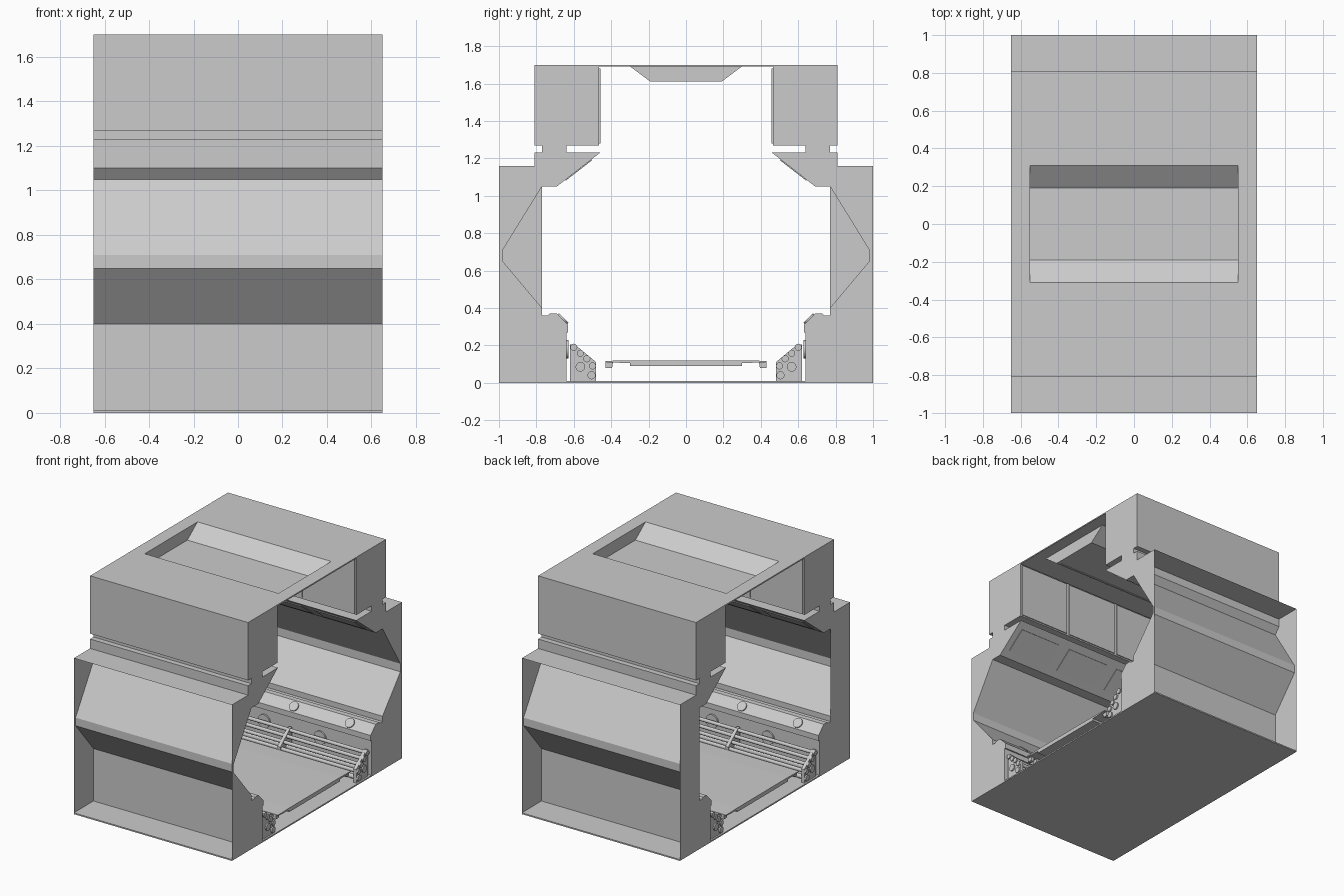
import bpy, bmesh, math
from mathutils import Vector, Matrix

if "Cube" in bpy.data.objects:
    bpy.data.objects.remove(bpy.data.objects["Cube"])

HX = 0.65  # half length of the corridor section


def finish(name, bm, smooth=False):
    bmesh.ops.remove_doubles(bm, verts=bm.verts, dist=1e-5)
    bmesh.ops.recalc_face_normals(bm, faces=bm.faces)
    me = bpy.data.meshes.new(name)
    bm.to_mesh(me)
    bm.free()
    ob = bpy.data.objects.new(name, me)
    bpy.context.collection.objects.link(ob)
    if smooth:
        for p in me.polygons:
            p.use_smooth = len(p.vertices) == 4
    return ob


def strip(bm, pts, s, x0=-HX, x1=HX):
    """Sweep an open (y, z) line along x."""
    rows = [[bm.verts.new((x, s * y, z)) for y, z in pts] for x in (x0, x1)]
    for i in range(len(pts) - 1):
        bm.faces.new((rows[0][i], rows[0][i + 1], rows[1][i + 1], rows[1][i]))


def cap(bm, pts, s, x):
    bm.faces.new([bm.verts.new((x, s * y, z)) for y, z in pts])


def prism(bm, pts, s, x0, x1):
    strip(bm, pts + pts[:1], s, x0, x1)
    cap(bm, pts, s, x0)
    cap(bm, pts, s, x1)


def rect(y0, y1, z0, z1):
    return [(y0, z0), (y1, z0), (y1, z1), (y0, z1)]


def cylinder(bm, center, axis, r, depth, n=16):
    rot = Vector((0, 0, 1)).rotation_difference(Vector(axis)).to_matrix().to_4x4()
    bmesh.ops.create_cone(bm, cap_ends=True, segments=n, radius1=r, radius2=r,
                          depth=depth, matrix=Matrix.Translation(center) @ rot)


# Wall cross-section, top to bottom on the inside
upper = [(.465, 1.69), (.465, 1.27), (.64, 1.27), (.64, 1.23), (.46, 1.23),
         (.69, 1.05), (.77, 1.05)]
niche = [(.98, .71), (.98, .65), (.77, .40)]
bench = [(.77, .36), (.74, .36), (.73, .37), (.69, .37), (.63, .31), (.63, .27),
         (.64, .27), (.64, .01)]
outer = [(.81, 1.69), (.81, 1.27), (.77, 1.27), (.77, 1.23), (.81, 1.23),
         (.81, 1.10), (.77, 1.05)]
edge = [(1, .01), (1, 1.16), (.81, 1.16), (.81, 1.23), (.77, 1.23), (.77, 1.27),
        (.81, 1.27), (.81, 1.69)]

for s, side in ((-1, "front"), (1, "back")):
    # Inner and outer wall skins, ledge
    bm = bmesh.new()
    strip(bm, upper + niche + bench, s)
    finish(side + "_inner_wall", bm)
    bm = bmesh.new()
    strip(bm, outer, s)
    strip(bm, [(.77, .40), (.77, .01)], s)
    strip(bm, [(.81, 1.16), (1, 1.16)], s)
    finish(side + "_outer_wall", bm)

    # End caps: niche open at one end, closed at the other
    bm = bmesh.new()
    cap(bm, upper + niche + bench + edge, s, HX)
    cap(bm, upper + bench + edge, s, -HX)
    finish(side + "_end_caps", bm)

    # Upper wall panels and sloped panels, in thirds with gaps
    bm = bmesh.new()
    for i in (-1, 0, 1):
        x = i * .433
        prism(bm, rect(.458, .466, 1.28, 1.68), s, x - .205, x + .205)
        prism(bm, [(.505, 1.194), (.645, 1.085), (.642, 1.081), (.502, 1.190)],
              s, x - .17, x + .17)
    finish(side + "_wall_panels", bm)

    # Round ports on the bench slope and bench face
    bm = bmesh.new()
    for x in (-.46, 0, .46):
        cylinder(bm, (x, s * .658, .342), (0, -s, 1), .035, .012)
    for x in (-.23, .23):
        cylinder(bm, (x, s * .637, .18), (0, s, 0), .05, .016)
    finish(side + "_bench_ports", bm, True)

    # Pipe brackets
    bm = bmesh.new()
    for x in (-.625, 0, .625):
        prism(bm, [(.62, .005), (.62, .205), (.595, .205), (.48, .11), (.48, .005)],
              s, x - .012, x + .012)
    finish(side + "_pipe_brackets", bm)

    # Pipes with end collars
    bm = bmesh.new()
    for y, z, r in ((.60, .19, .013), (.565, .158, .013), (.53, .128, .013),
                    (.50, .09, .013), (.565, .085, .02), (.505, .04, .016)):
        cylinder(bm, (0, s * y, z), (1, 0, 0), r, 1.27, 12)
        for x in (-.63, .63):
            cylinder(bm, (x, s * y, z), (1, 0, 0), r + .006, .035, 12)
    finish(side + "_pipes", bm, True)

    # Walkway edge teeth
    bm = bmesh.new()
    for i in range(26):
        x = -.60 + i * .048
        prism(bm, [(.39, .11), (.43, .11), (.43, .08), (.395, .08)], s, x - .012, x + .012)
    finish(side + "_walkway_teeth", bm)

# Walkway: thick core and thin side flanges
bm = bmesh.new()
prism(bm, [(-.43, .11), (-.30, .105), (-.30, .09), (.30, .09), (.30, .105),
           (.43, .11), (.43, .117), (.30, .12), (-.30, .12), (-.43, .117)], 1, -.63, .63)
finish("walkway", bm)

# Base floor
bm = bmesh.new()
prism(bm, rect(-1, 1, 0, .01), 1, -HX, HX)
finish("base_floor", bm)

# Roof sheet with a sunken light pan, built from nested rectangles
bm = bmesh.new()
rings = [(HX, .81, 1.69), (HX, .81, 1.70), (.55, .31, 1.70), (.55, .19, 1.61),
         (.525, .175, 1.61), (.525, .175, 1.613)]
loops = [[bm.verts.new((a * x, b * y, z)) for a, b in ((-1, -1), (1, -1), (1, 1), (-1, 1))]
         for x, y, z in rings]
for a, b in zip(loops, loops[1:]):
    for i in range(4):
        j = (i + 1) % 4
        bm.faces.new((a[i], a[j], b[j], b[i]))
bm.faces.new(loops[-1])
finish("roof", bm)
